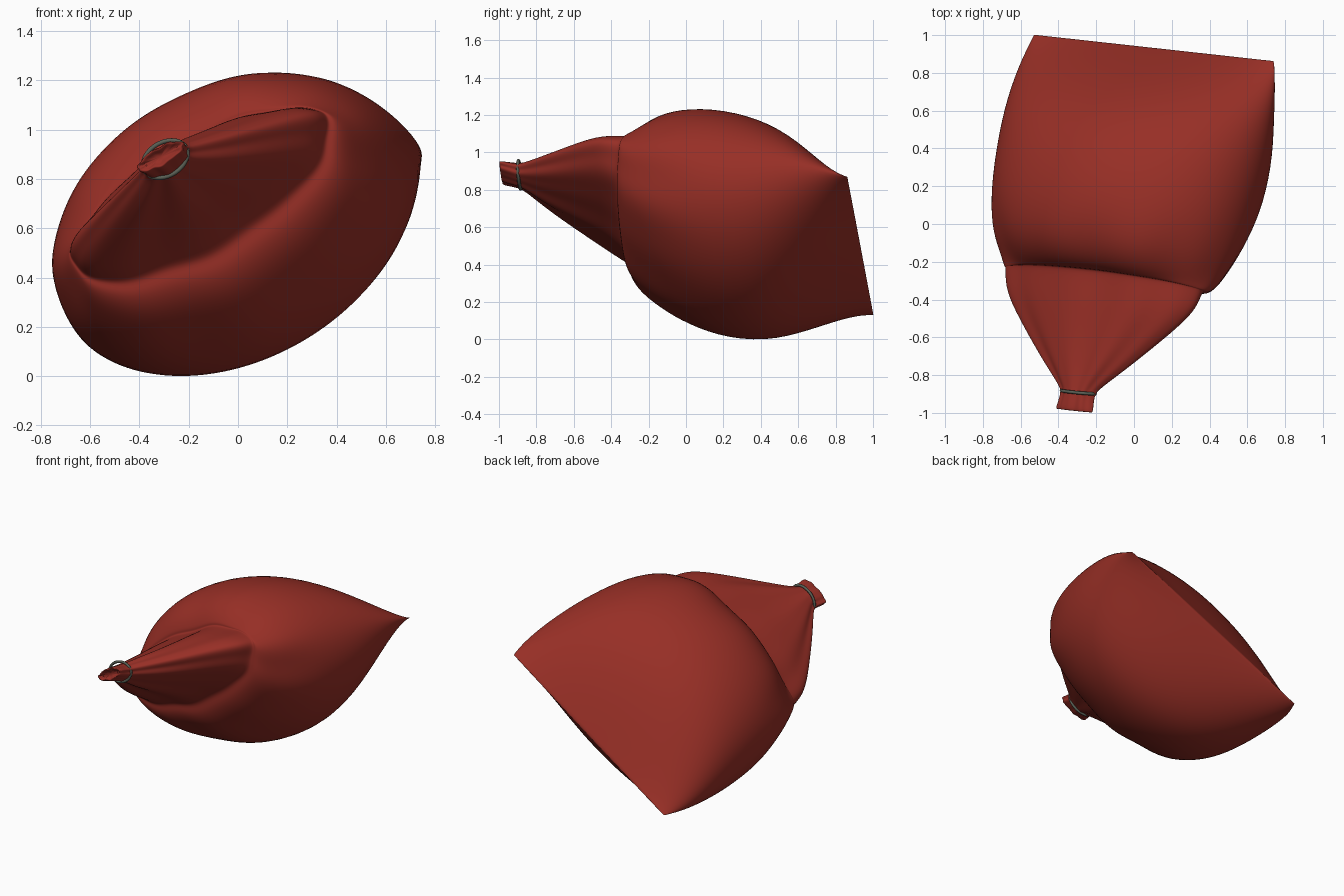
import bpy, bmesh, math

if "Cube" in bpy.data.objects:
    bpy.data.objects.remove(bpy.data.objects["Cube"])

TILT = math.radians(30.2)      # roll of the flat seam seen from the front
CU, SU = math.cos(TILT), math.sin(TILT)
SHEAR = 0.095                  # seam, shoulder and tie all lean the same way in plan
N = 56


def place(cx, cz, y, u, v):
    return (cx + u * CU - v * SU, y - SHEAR * u, cz + u * SU + v * CU)


def material(name, rgb):
    m = bpy.data.materials.new(name)
    m.diffuse_color = (*rgb, 1)
    m.use_nodes = True
    m.node_tree.nodes["Principled BSDF"].inputs["Base Color"].default_value = m.diffuse_color
    return m


def mesh_object(name, bm, mat):
    me = bpy.data.meshes.new(name)
    bmesh.ops.recalc_face_normals(bm, faces=bm.faces)
    bm.to_mesh(me)
    bm.free()
    me.materials.append(mat)
    for p in me.polygons:
        p.use_smooth = True
    ob = bpy.data.objects.new(name, me)
    bpy.context.collection.objects.link(ob)
    return ob


red = material("red cloth", (0.31, 0.028, 0.019))
grey = material("grey green cord", (0.10, 0.115, 0.09))

# Sections: y, centre x, centre z, half length, height up, height down
SECTIONS = [
    (0.932, 0.105, 0.50, 0.735, 0.003, 0.003),
    (0.90, 0.10, 0.505, 0.747, 0.055, 0.05),
    (0.78, 0.072, 0.53, 0.778, 0.235, 0.215),
    (0.60, 0.037, 0.565, 0.79, 0.435, 0.405),
    (0.38, 0.005, 0.593, 0.785, 0.545, 0.54),
    (0.12, -0.045, 0.633, 0.762, 0.55, 0.56),
    (-0.08, -0.085, 0.665, 0.712, 0.48, 0.50),
    (-0.20, -0.105, 0.685, 0.66, 0.38, 0.425),
    (-0.275, -0.125, 0.71, 0.625, 0.29, 0.355),
    (-0.305, -0.145, 0.738, 0.602, 0.225, 0.285),
    (-0.29, -0.155, 0.75, 0.59, 0.19, 0.245),
    (-0.345, -0.165, 0.76, 0.582, 0.178, 0.215),
    (-0.43, -0.18, 0.776, 0.552, 0.165, 0.185),
    (-0.58, -0.217, 0.806, 0.412, 0.125, 0.145),
    (-0.75, -0.26, 0.84, 0.24, 0.085, 0.10),
    (-0.86, -0.288, 0.868, 0.12, 0.056, 0.062),
    (-0.90, -0.295, 0.877, 0.092, 0.05, 0.052),
    (-0.985, -0.315, 0.892, 0.112, 0.04, 0.042),
    (-0.992, -0.315, 0.892, 0.098, 0.03, 0.03),
    (-0.965, -0.313, 0.89, 0.07, 0.015, 0.015),
]

# Sack: lofted from the flat back seam, over the shoulder fold, to the gathered neck
bm = bmesh.new()
rings = []
for y, cx, cz, a, up, down in SECTIONS:
    fold = max(0.0, 1 - abs(y + 0.305) / 0.13)     # shoulder fold leans forward below
    wrinkle = 0.0 if y > 0 else 0.003 if y < -0.8 else 0.007
    power = 1.0 + 0.12 * max(0.0, min(1.0, (y - 0.2) / 0.6))
    ring = []
    for i in range(N):
        t = 2 * math.pi * (i + 0.5) / N
        s = math.sin(t)
        w = wrinkle * (math.sin(7 * t + 0.6) + 0.6 * math.sin(11 * t + 2))
        u = (a + w) * math.cos(t)
        v = (up if s > 0 else down) * math.copysign(abs(s) ** power, s) + w * s
        dy = fold * (0.065 if s > 0 else 0.045) * s
        ring.append(bm.verts.new(place(cx, cz, y + dy, u, v)))
    rings.append(ring)
for r, q in zip(rings, rings[1:]):
    for i in range(N):
        j = (i + 1) % N
        bm.faces.new((r[i], r[j], q[j], q[i]))
bm.faces.new(rings[-1])
bm.faces.new(rings[0][::-1])
crease = bm.edges.layers.float.new("crease_edge")
for i in range(N):
    e = bm.edges.get((rings[0][i], rings[0][(i + 1) % N]))
    e[crease] = 1.0
sack = mesh_object("sack", bm, red)
sub = sack.modifiers.new("smooth cloth", "SUBSURF")
sub.levels = sub.render_levels = 2

# Tie: thin cord looped round the neck
bm = bmesh.new()
M, K, R = 48, 8, 0.009
loops = []
for i in range(M):
    t = 2 * math.pi * i / M
    loop = []
    for k in range(K):
        p = 2 * math.pi * k / K
        d = R * math.cos(p)
        loop.append(bm.verts.new(place(-0.295, 0.880, -0.89 + R * math.sin(p),
                                       (0.096 + d) * math.cos(t),
                                       (0.068 + d) * math.sin(t))))
    loops.append(loop)
for i in range(M):
    r, q = loops[i], loops[(i + 1) % M]
    for k in range(K):
        l = (k + 1) % K
        bm.faces.new((r[k], r[l], q[l], q[k]))
mesh_object("neck_tie", bm, grey)
